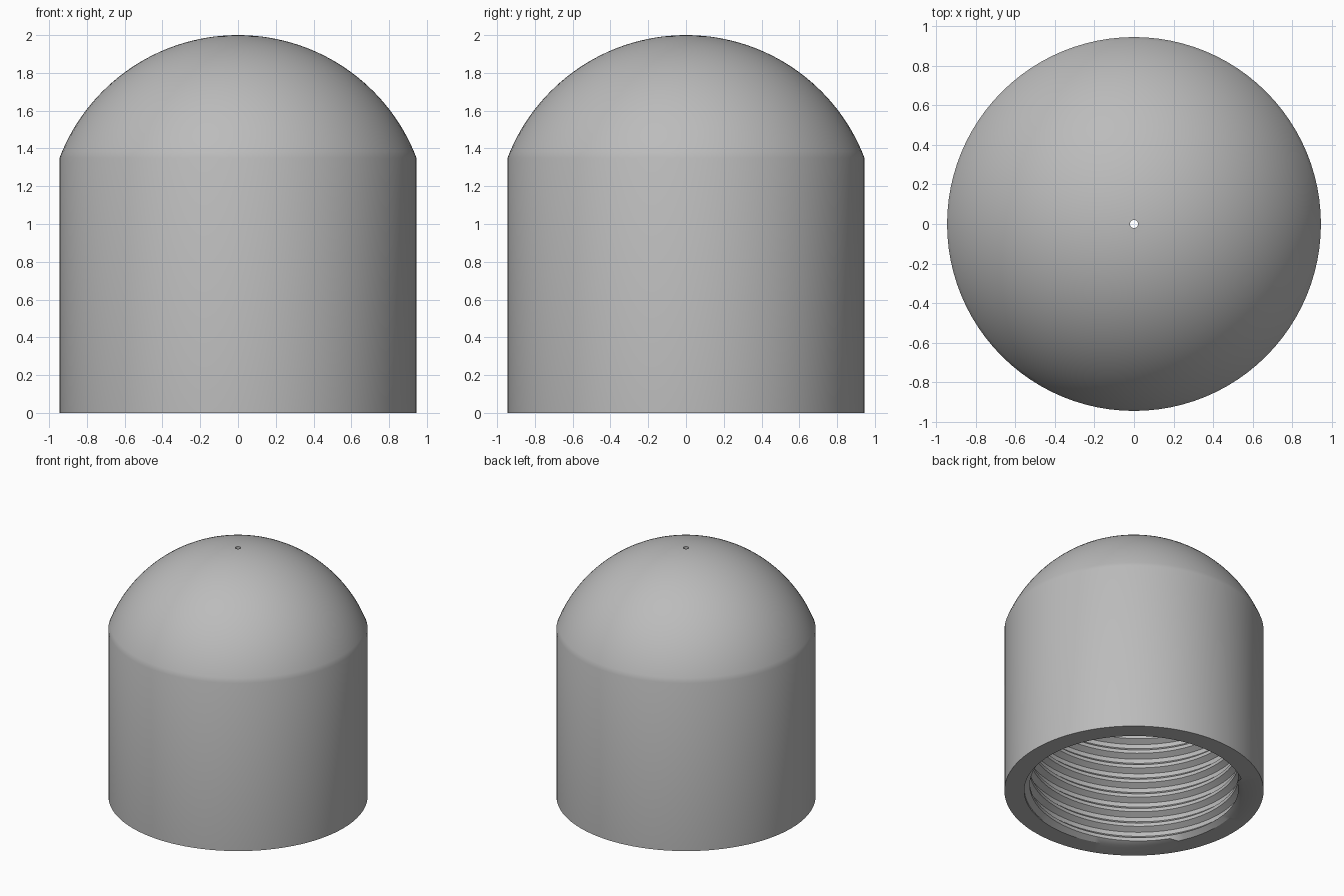
import bpy, bmesh
from math import sin, cos, asin, sqrt, tau

if "Cube" in bpy.data.objects:
    bpy.data.objects.remove(bpy.data.objects["Cube"])

SEG = 96
RADIUS, SHOULDER, TOP = 0.945, 1.35, 2.0
RISE = TOP - SHOULDER
DOME = (RADIUS ** 2 + RISE ** 2) / (2 * RISE)
CENTRE = TOP - DOME
INNER = DOME - 0.15
ROOT, CREST, PITCH, VENT = 0.80, 0.76, 0.123, 0.02
CEILING = CENTRE + sqrt(INNER ** 2 - ROOT ** 2)

grey = bpy.data.materials.new("mid grey")
grey.use_nodes = True
colour = (0.5, 0.5, 0.5, 1)
grey.diffuse_color = colour
grey.node_tree.nodes["Principled BSDF"].inputs["Base Color"].default_value = colour

bm = bmesh.new()


def skin(columns):
    """Join neighbouring columns of points with quads."""
    cols = [[bm.verts.new(p) for p in col] for col in columns]
    for a, b in zip(cols, cols[1:]):
        for j in range(len(a) - 1):
            bm.faces.new((a[j], b[j], b[j + 1], a[j + 1]))


def around(r, z, i):
    angle = tau * (i % SEG) / SEG
    return (r * cos(angle), r * sin(angle), z)


def arc(radius, start, end, steps):
    """Dome profile between two distances from the axis."""
    a, b = asin(start / radius), asin(end / radius)
    angles = [a + (b - a) * k / steps for k in range(steps + 1)]
    return [(radius * sin(t), CENTRE + radius * cos(t)) for t in angles]


# Shell: inner dome, vent wall, outer dome, side wall and bottom rim
profile = arc(INNER, ROOT, VENT, 24) + arc(DOME, VENT, RADIUS, 32)
profile += [(RADIUS, 0), (ROOT, 0)]
skin([[around(r, z, i) for r, z in profile] for i in range(SEG + 1)])

# Helical internal thread, run out at the mouth and the ceiling
tooth = [(0.0, ROOT), (0.28, ROOT), (0.5, CREST), (0.72, CREST)]
columns = []
for i in range(SEG + 1):
    col = []
    for turn in range(-2, int(CEILING / PITCH) + 3):
        for f, r in tooth:
            z = (turn + f + i / SEG) * PITCH
            if z <= 0.01 or z >= CEILING - 0.01:
                r, z = ROOT, (0 if z <= 0.01 else CEILING)
            col.append(around(r, z, i))
    columns.append(col)
skin(columns)

bmesh.ops.remove_doubles(bm, verts=bm.verts, dist=0.0002)
bmesh.ops.recalc_face_normals(bm, faces=bm.faces)

mesh = bpy.data.meshes.new("threaded_dome_cap")
bm.to_mesh(mesh)
bm.free()
mesh.materials.append(grey)
cap = bpy.data.objects.new("threaded_dome_cap", mesh)
bpy.context.collection.objects.link(cap)
bpy.context.view_layer.objects.active = cap
cap.select_set(True)
bpy.ops.object.shade_smooth_by_angle()
